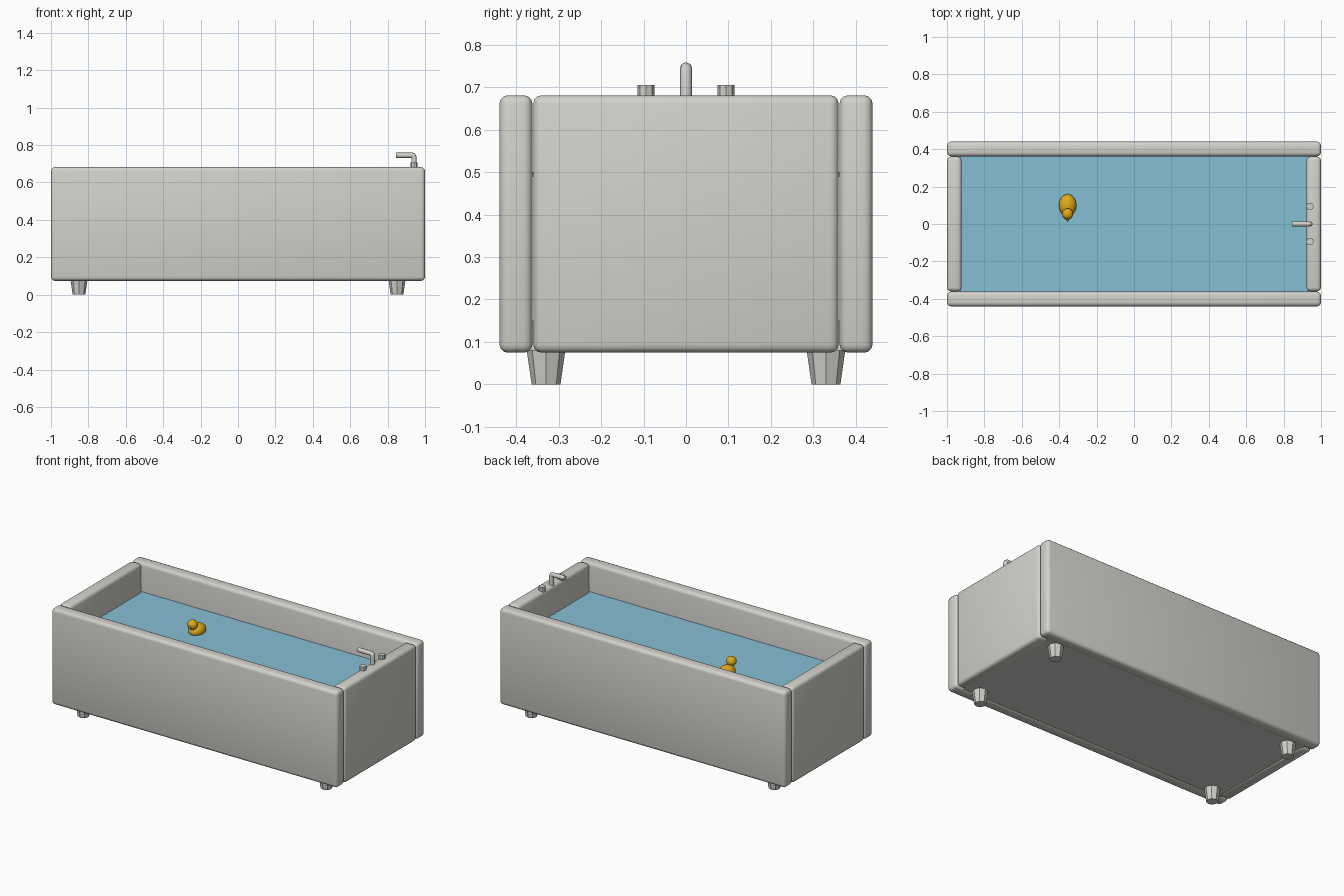
import bpy
from math import radians

cube = bpy.data.objects.get("Cube")
if cube:
    bpy.data.objects.remove(cube, do_unlink=True)


def material(name, rgb):
    mat = bpy.data.materials.new(name)
    mat.use_nodes = True
    mat.diffuse_color = (*rgb, 1)
    mat.node_tree.nodes["Principled BSDF"].inputs["Base Color"].default_value = (*rgb, 1)
    return mat


ENAMEL = material("warm grey enamel", (0.65, 0.64, 0.60))
WATER = material("pale blue water", (0.24, 0.52, 0.67))
YELLOW = material("golden yellow", (0.75, 0.41, 0.01))


def finish(name, mat, smooth=None):
    obj = bpy.context.object
    obj.name = name
    obj.data.materials.append(mat)
    if smooth:
        bpy.ops.object.shade_smooth_by_angle(angle=radians(smooth))
    return obj


def box(name, center, size, mat, bevel=0):
    bpy.ops.mesh.primitive_cube_add(size=1, location=center)
    bpy.context.object.scale = size
    bpy.ops.object.transform_apply(location=False, rotation=False, scale=True)
    if bevel:
        mod = bpy.context.object.modifiers.new("rounded edges", 'BEVEL')
        mod.width = bevel
        mod.segments = 3
        bpy.ops.object.modifier_apply(modifier=mod.name)
    return finish(name, mat, 40 if bevel else None)


def ball(name, center, radii, mat):
    bpy.ops.mesh.primitive_uv_sphere_add(segments=24, ring_count=16, radius=1, location=center)
    bpy.context.object.scale = radii
    bpy.ops.object.transform_apply(location=False, rotation=False, scale=True)
    return finish(name, mat, 60)


def cone(name, center, r_low, r_high, depth, mat, sides=8, rotation=(0, 0, 0)):
    bpy.ops.mesh.primitive_cone_add(vertices=sides, radius1=r_low, radius2=r_high,
                                    depth=depth, location=center, rotation=rotation)
    return finish(name, mat)


# Tub walls and floor
WALL_Z, WALL_H = 0.378, 0.607
for side, sign in (("left", 1), ("right", -1)):
    box(f"{side}_end_wall", (sign * 0.961, 0, WALL_Z), (0.078, 0.72, WALL_H), ENAMEL, 0.02)
for side, sign in (("front", -1), ("back", 1)):
    box(f"{side}_wall", (0, sign * 0.401, WALL_Z), (2, 0.078, WALL_H), ENAMEL, 0.02)
box("tub_floor", (0, 0, 0.115), (1.88, 0.74, 0.07), ENAMEL)

# Water surface
box("water", (0, 0, 0.495), (1.86, 0.735, 0.01), WATER)

# Tapered feet
for x_name, x in (("left", 0.85), ("right", -0.85)):
    for y_name, y in (("front", -0.33), ("back", 0.33)):
        cone(f"{y_name}_{x_name}_foot", (x, y, 0.045), 0.034, 0.047, 0.09, ENAMEL)

# Tap spout bent from a pipe
curve = bpy.data.curves.new("tap_spout", 'CURVE')
curve.dimensions = '3D'
curve.bevel_depth = 0.0145
curve.bevel_resolution = 2
curve.use_fill_caps = True
path = [(0.941, 0.67), (0.941, 0.735), (0.938, 0.742), (0.931, 0.745), (0.845, 0.745)]
spline = curve.splines.new('POLY')
spline.points.add(len(path) - 1)
for point, (x, z) in zip(spline.points, path):
    point.co = (x, 0, z, 1)
spout = bpy.data.objects.new("tap_spout", curve)
bpy.context.collection.objects.link(spout)
bpy.ops.object.select_all(action='DESELECT')
spout.select_set(True)
bpy.context.view_layer.objects.active = spout
bpy.ops.object.convert(target='MESH')
finish("tap_spout", ENAMEL, 50)

# Tap knobs
for name, y in (("front", -0.094), ("back", 0.094)):
    cone(f"{name}_tap_knob", (0.941, y, 0.69), 0.02, 0.02, 0.032, ENAMEL)

# Floating toy duck
ball("duck_body", (-0.355, 0.1, 0.513), (0.047, 0.06, 0.04), YELLOW)
ball("duck_head", (-0.355, 0.053, 0.562), (0.03, 0.03, 0.03), YELLOW)
cone("duck_beak", (-0.355, 0.021, 0.558), 0.014, 0, 0.024, YELLOW, 12, (radians(90), 0, 0))
